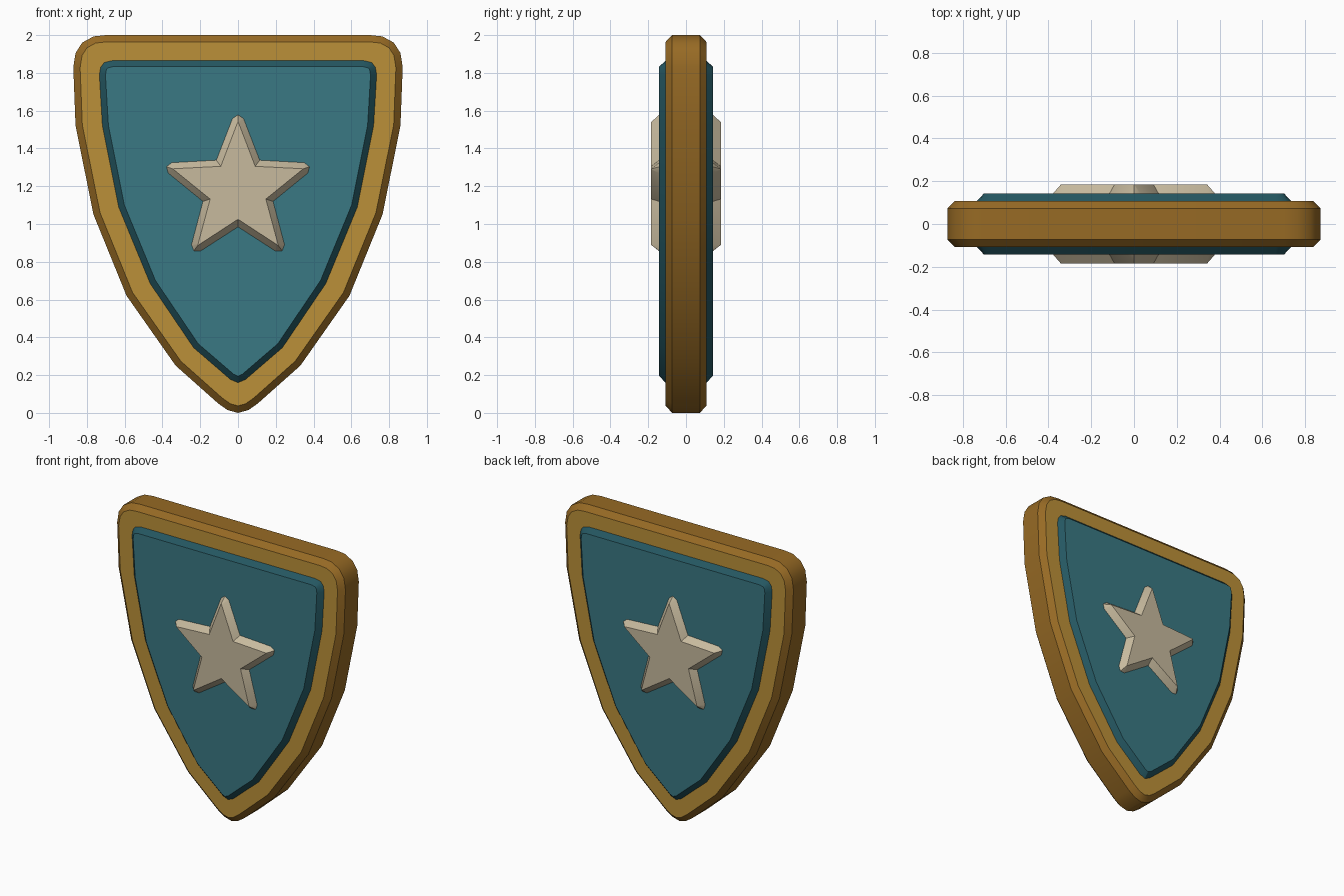
import bpy, bmesh, math
from mathutils import Vector

cube = bpy.data.objects.get("Cube")
if cube:
    bpy.data.objects.remove(cube, do_unlink=True)


def material(name, color):
    m = bpy.data.materials.new(name)
    m.use_nodes = True
    m.diffuse_color = (*color, 1)
    bsdf = next(n for n in m.node_tree.nodes if n.type == 'BSDF_PRINCIPLED')
    bsdf.inputs["Base Color"].default_value = (*color, 1)
    return m


gold = material("gold", (0.50, 0.28, 0.04))
dark_gold = material("dark gold", (0.31, 0.145, 0.018))
teal = material("teal", (0.042, 0.188, 0.227))
dark_teal = material("dark teal", (0.018, 0.095, 0.12))
cream = material("cream", (0.57, 0.49, 0.34))


def mirrored(half):
    """Complete a right-hand outline; its first point lies on the centre line."""
    return [Vector(p) for p in half] + [Vector((-x, z)) for x, z in reversed(half[1:])]


def inset(outline, d):
    """Shrink a counter-clockwise outline evenly by d."""
    result = []
    for i, p in enumerate(outline):
        a = (p - outline[i - 1]).normalized()
        b = (outline[(i + 1) % len(outline)] - p).normalized()
        na, nb = Vector((-a.y, a.x)), Vector((-b.y, b.x))
        result.append(p + (na + nb) * d / (1 + na.dot(nb)))
    return result


def loft(name, rings, face_mat, side_mat):
    """Join outlines placed at successive depths and cap both ends."""
    bm = bmesh.new()
    loops = [[bm.verts.new((p.x, y, p.y)) for p in pts] for pts, y in rings]
    for r, s in zip(loops, loops[1:]):
        for i in range(len(r)):
            j = (i + 1) % len(r)
            bm.faces.new((r[i], r[j], s[j], s[i])).material_index = 1
    for cap in (loops[0], loops[-1]):
        bm.faces.new(cap)
    bmesh.ops.recalc_face_normals(bm, faces=bm.faces[:])
    mesh = bpy.data.meshes.new(name)
    bm.to_mesh(mesh)
    bm.free()
    mesh.materials.append(face_mat)
    mesh.materials.append(side_mat)
    ob = bpy.data.objects.new(name, mesh)
    bpy.context.collection.objects.link(ob)
    bpy.ops.object.select_all(action='DESELECT')
    ob.select_set(True)
    bpy.context.view_layer.objects.active = ob
    bpy.ops.object.shade_smooth_by_angle(angle=math.radians(30))


# Gold shield body with chamfered border
rim = mirrored([(0, 0), (0.055, 0.015), (0.105, 0.05), (0.33, 0.25), (0.59, 0.62),
                (0.765, 1.05), (0.86, 1.52), (0.872, 1.83), (0.86, 1.905),
                (0.825, 1.96), (0.765, 1.993), (0.70, 2.0)])
rim_face = inset(rim, 0.036)
loft("shield_rim", [(rim_face, -0.108), (rim, -0.073), (rim, 0.073), (rim_face, 0.108)],
     gold, dark_gold)

# Raised teal panel, proud of the rim on both sides
panel = mirrored([(0, 0.16), (0.04, 0.177), (0.235, 0.345), (0.465, 0.685),
                  (0.632, 1.09), (0.718, 1.52), (0.734, 1.79), (0.727, 1.83),
                  (0.708, 1.855), (0.665, 1.865)])
panel_face = inset(panel, 0.032)
loft("shield_panel", [(panel_face, -0.142), (panel, -0.108), (panel, 0.108),
                      (panel_face, 0.142)], teal, dark_teal)

# Five-pointed stars with blunted tips, one on each side
star_base, star_face = [], []


def polar(r, angle):
    return Vector((r * math.cos(angle), 1.18 + r * math.sin(angle)))


for k in range(5):
    tip = math.radians(90 + 72 * k)
    notch = tip + math.radians(36)
    star_base += [polar(0.381, tip - 0.08), polar(0.4, tip), polar(0.381, tip + 0.08),
                  polar(0.197, notch)]
    star_face += [polar(0.356, tip - 0.008), polar(0.36, tip), polar(0.356, tip + 0.008),
                  polar(0.155, notch)]
for name, side in (("front_star", -1), ("back_star", 1)):
    loft(name, [(star_base, side * 0.14), (star_face, side * 0.184)], cream, cream)
